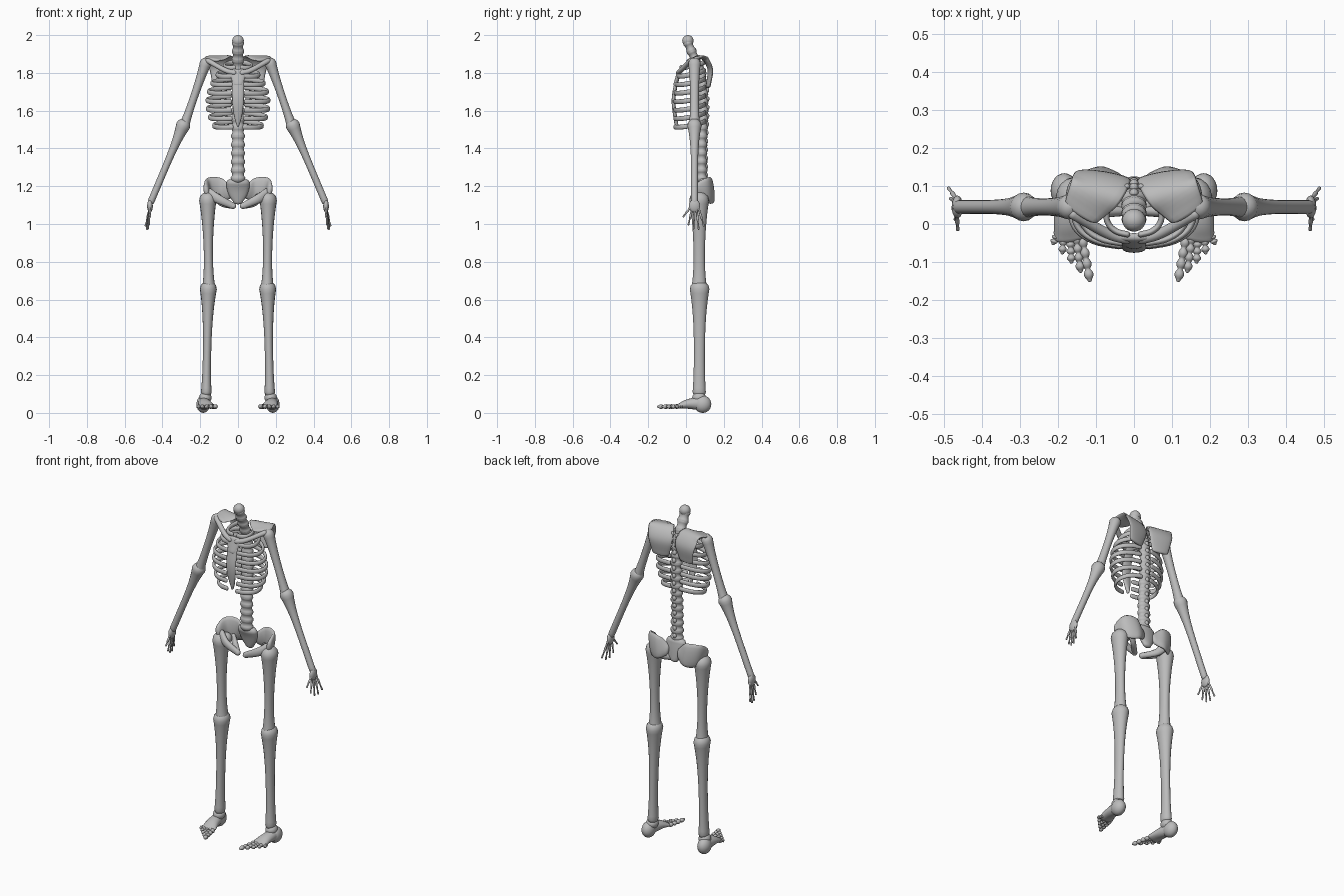
import bpy
import bmesh
from math import cos, sin, pi
from mathutils import Vector, Matrix, geometry

if "Cube" in bpy.data.objects:
    bpy.data.objects.remove(bpy.data.objects["Cube"])

GREY = (.5, .5, .5, 1)
ACROSS, UPRIGHT = Vector((1, 0, 0)), Vector((0, 0, 1))

bone_grey = bpy.data.materials.new("bone_grey")
bone_grey.use_nodes = True
bone_grey.diffuse_color = GREY
bone_grey.node_tree.nodes["Principled BSDF"].inputs["Base Color"].default_value = GREY


def finish(name, bm, mirror):
    """Turn the bmesh into a smooth object, mirrored to the other side if asked."""
    bmesh.ops.recalc_face_normals(bm, faces=bm.faces)
    mesh = bpy.data.meshes.new(name)
    bm.to_mesh(mesh)
    bm.free()
    mesh.polygons.foreach_set("use_smooth", [True] * len(mesh.polygons))
    mesh.materials.append(bone_grey)
    obj = bpy.data.objects.new(name, mesh)
    bpy.context.collection.objects.link(obj)
    if mirror:
        obj.modifiers.new("mirror", "MIRROR").use_mirror_merge = False


def smooth_path(points, steps):
    """Even samples of a smooth curve running through a few points."""
    points = [Vector(point) for point in points]
    before = points[0] * 2 - points[1]
    after = points[-1] * 2 - points[-2]
    points = [before, *points, after]
    path = [points[1]]
    for a, b, c, d in zip(points, points[1:], points[2:], points[3:]):
        path += geometry.interpolate_bezier(b, b + (c - a) / 6, c - (d - b) / 6, c, steps + 1)[1:]
    return path


def value(rule, t):
    return rule(t) if callable(rule) else rule


def add_sweep(bm, points, width, depth, wide=ACROSS, steps=6, sides=16):
    """Sweep an ellipse with rounded ends; width and depth may be rules of t."""
    path = smooth_path(points, steps)
    last = len(path) - 1
    rings = []
    for i, centre in enumerate(path):
        along = (path[min(i + 1, last)] - path[max(i - 1, 0)]).normalized()
        u = (wide - along * wide.dot(along)).normalized()
        v = along.cross(u)
        a, b = value(width, i / last), value(depth, i / last)
        turns = [-.45, -.3, -.15, 0] if i == 0 else [0, .15, .3, .45] if i == last else [0]
        for turn in turns:
            shrink = cos(pi * turn)
            middle = centre + along * min(a, b) * sin(pi * turn)
            ring = []
            for j in range(sides):
                angle = 2 * pi * j / sides
                offset = u * a * cos(angle) + v * b * sin(angle)
                ring.append(bm.verts.new(middle + offset * shrink))
            rings.append(ring)
    for low, high in zip(rings, rings[1:]):
        for j in range(sides):
            bm.faces.new((low[j - 1], low[j], high[j], high[j - 1]))
    bm.faces.new(rings[0])
    bm.faces.new(rings[-1])


def sweep(name, points, width, depth, wide=ACROSS, mirror=True, steps=6):
    bm = bmesh.new()
    add_sweep(bm, points, width, depth, wide, steps)
    finish(name, bm, mirror)


def add_blob(bm, centre, size):
    matrix = Matrix.Translation(centre) @ Matrix.Diagonal((*size, 1))
    bmesh.ops.create_uvsphere(bm, u_segments=24, v_segments=14, radius=1, matrix=matrix)


def blob(name, centre, size, mirror=True):
    bm = bmesh.new()
    add_blob(bm, centre, size)
    finish(name, bm, mirror)


def long_bone(name, start, end, shaft, head, foot, deep, fade):
    """Limb bone: a slim shaft flaring towards both ends."""
    def flare(middle):
        return lambda t: middle + (head - shaft) * (1 - t) ** fade + (foot - shaft) * t ** 6
    sweep(name, (start, end), flare(shaft), flare(deep), steps=24)


# Spine: flared drums with short spurs, following the curve of the back
spine_depths = (.083, .083, .09, .08, .01)
spine = smooth_path([(0, y, 1.24 + .18 * i) for i, y in enumerate(spine_depths)], 4)
for i, (low, high) in enumerate(zip(spine, spine[1:])):
    radius = .039 - .0004 * i
    bm = bmesh.new()
    add_sweep(bm, (low.lerp(high, .1), low.lerp(high, .9)),
              lambda t: radius * (1 - .8 * t * (1 - t)),
              lambda t: radius * (.8 - .6 * t * (1 - t)))
    middle = low.lerp(high, .4)
    if middle.z < 1.88:
        add_blob(bm, middle + Vector((0, .022, 0)), (.012, .012, .015))
    finish(f"vertebra_{i}", bm, False)
blob("top_vertebra", (0, .01, 1.97), (.031, .03, .03), mirror=False)

# Ribs: flat bands from the spine round to the breastbone, shallower near the top
for i in range(8):
    reach = .165 - .005 * (i - 2.7) ** 2
    front = .08 - .002 * max(0, i - 3) ** 2
    height = 1.53 + .045 * i
    arc = []
    for step in range(-4, 5):
        c, s = cos(step * pi / 9), sin(step * pi / 9)
        depth = front if s < 0 else .08
        arc.append((reach * c ** .8, .02 + depth * s, height + .015 * s - .01 * c))
    sweep(f"rib_{i}", arc, .013, .008, UPRIGHT, steps=3)

# Breastbone
sweep("breastbone_top", [(0, -.035, 1.81), (0, -.055, 1.74)],
      lambda t: .05 - .024 * t, .011, mirror=False)
sweep("breastbone_blade", [(0, -.05, 1.76), (0, -.066, 1.65), (0, -.05, 1.52)],
      lambda t: .032 - .026 * t ** 4, .01, mirror=False)

# Shoulders
sweep("collar_bone", [(.02, -.04, 1.8), (.07, -.025, 1.815), (.16, .025, 1.865)], .014, .013)
sweep("shoulder_blade", [(.085, .118, 1.73), (.08, .128, 1.82), (.1, .09, 1.88), (.14, .03, 1.87)],
      lambda t: .05 + .025 * sin(pi * t), .01, Vector((.95, .15, 0)))

# Arms
long_bone("upper_arm", (.172, .045, 1.85), (.285, .045, 1.52),
          shaft=.02, head=.031, foot=.028, deep=.022, fade=4)
long_bone("forearm", (.291, .045, 1.52), (.46, .045, 1.12),
          shaft=.018, head=.038, foot=.018, deep=.018, fade=5)
blob("palm", (.466, .045, 1.095), (.015, .03, .035))
for i in range(5):
    root = (.467, .025 + .01 * i, 1.09)
    tip = (.465 + .006 * i, .027 * i - .014, .972 + .01 * (i - 2.6) ** 2)
    knuckles = lambda t: .0065 - .0025 * t + .001 * cos(4 * pi * t)
    sweep(f"finger_{i}", (root, tip), knuckles, knuckles, steps=16)

# Pelvis: curved wings, front and lower arms, tapered sacrum
sweep("hip_wing", [(.045, .12, 1.165), (.095, .135, 1.175), (.15, .11, 1.18), (.168, .055, 1.18)],
      lambda t: .035 + .036 * sin(pi * t) ** .8, .015, Vector((.2, -.1, 1)))
front_join = (.025, .035, 1.095)
sweep("pubic_arm", [(.155, .065, 1.16), (.1, .035, 1.13), front_join],
      lambda t: .03 - .013 * t, lambda t: .018 - .004 * t, UPRIGHT)
sweep("seat_bone", [(.11, .11, 1.14), (.08, .09, 1.11), front_join],
      lambda t: .025 - .01 * t, .015, UPRIGHT)
sweep("sacrum", [(0, .09, 1.22), (0, .1, 1.18), (0, .11, 1.12)],
      lambda t: .062 - .035 * t ** 3, lambda t: .027 - .011 * t, mirror=False)

# Legs
blob("hip_ball", (.13, .075, 1.14), (.032, .032, .032))
long_bone("thigh_bone", (.16, .07, 1.125), (.155, .07, .67),
          shaft=.022, head=.046, foot=.034, deep=.028, fade=3)
long_bone("shin_bone", (.157, .072, .655), (.168, .07, .11),
          shaft=.021, head=.045, foot=.028, deep=.028, fade=4)

# Feet, turned slightly inward
blob("ankle", (.173, .07, .08), (.033, .037, .031))
blob("heel", (.184, .088, .046), (.036, .046, .046))
sweep("foot", [(.184, .085, .05), (.175, .01, .047), (.168, -.035, .036)],
      lambda t: .03 + .013 * t, lambda t: .037 - .023 * t)
for i in range(5):
    base = (.137 + .016 * i, .004 * i - .035, .034)
    tip = (.117 + .024 * i, .024 * i - .147, .033)
    thick = .0125 - .0006 * i
    joints = 4 if i < 3 else 3
    beads = lambda t: thick * (.5 + .5 * abs(sin(pi * joints * t)))
    sweep(f"toe_{i}", (base, tip), beads, beads, steps=8 * joints)
